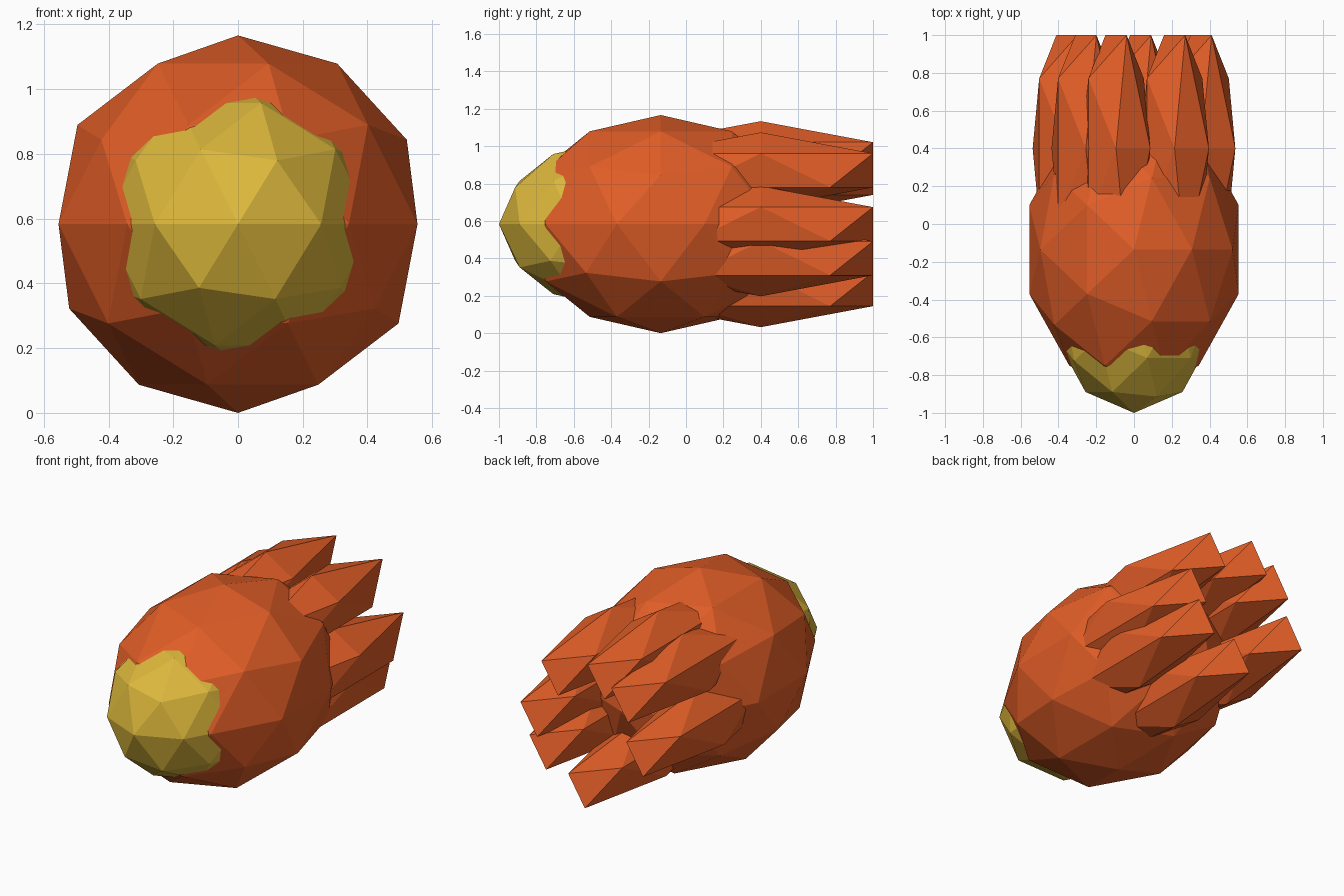
import bpy

cube = bpy.data.objects.get("Cube")
if cube:
    bpy.data.objects.remove(cube, do_unlink=True)


def make_material(name, rgb):
    mat = bpy.data.materials.new(name)
    mat.use_nodes = True
    color = (*rgb, 1.0)
    mat.diffuse_color = color
    bsdf = next(n for n in mat.node_tree.nodes if n.type == "BSDF_PRINCIPLED")
    bsdf.inputs["Base Color"].default_value = color
    return mat


orange = make_material("burnt_orange", (0.75, 0.11, 0.02))
yellow = make_material("mustard_yellow", (0.72, 0.48, 0.045))


def ellipsoid(name, detail, center, radii, mat):
    """Flat-shaded, stretched icosphere."""
    bpy.ops.mesh.primitive_ico_sphere_add(subdivisions=detail, radius=1, location=center)
    obj = bpy.context.object
    obj.name = name
    obj.scale = radii
    bpy.ops.object.transform_apply(location=False, rotation=False, scale=True)
    obj.data.materials.append(mat)
    return obj


MID = 0.583  # height of the long axis

# Main body and the nose cap pushing through its front
ellipsoid("body", 2, (0, -0.135, MID), (0.583, 0.76, 0.583), orange)
ellipsoid("nose_cap", 2, (0, -0.42, MID), (0.437, 0.58, 0.44), yellow)

# Trailing spikes, given as (x, z) around the tail
spikes = [
    (-0.095, 0.93), (0.215, 0.87), (-0.255, 0.83), (0.355, MID),
    (-0.355, 0.53), (0.295, 0.40), (0.035, 0.235),
]
for i, (x, z) in enumerate(spikes, 1):
    ellipsoid(f"tail_spike_{i}", 1, (x, 0.4, z), (0.203, 0.705, 0.203), orange)
